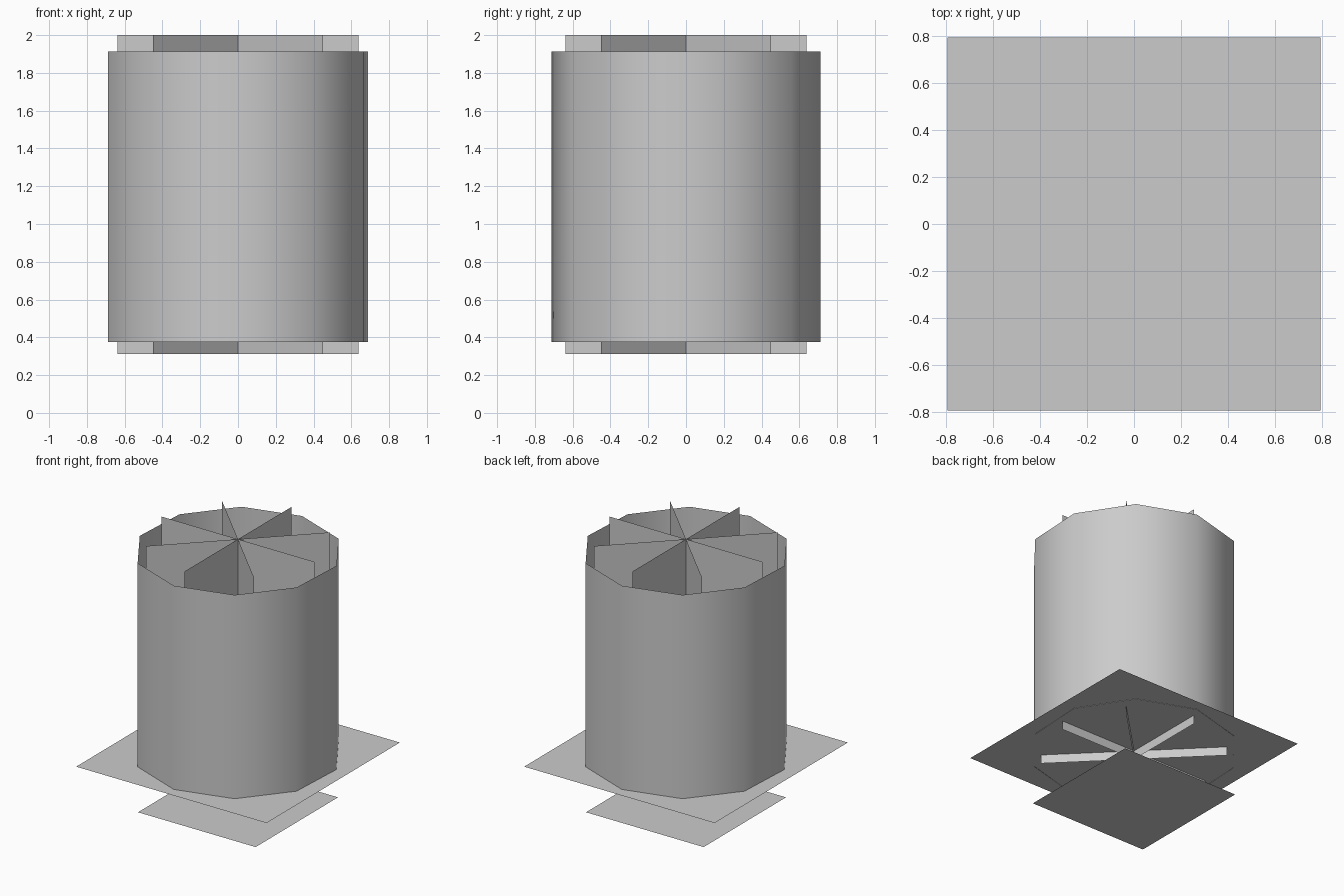
import bpy
from math import sin, cos, radians, pi

default_cube = bpy.data.objects.get("Cube")
if default_cube:
    bpy.data.objects.remove(default_cube, do_unlink=True)

grey = bpy.data.materials.new("light grey")
grey.use_nodes = True
grey.diffuse_color = (0.6, 0.6, 0.6, 1)
grey.node_tree.nodes["Principled BSDF"].inputs["Base Color"].default_value = (0.6, 0.6, 0.6, 1)


def add_sheet(name, verts, faces, smooth=False):
    """Thin sheet object made from a few points."""
    mesh = bpy.data.meshes.new(name)
    mesh.from_pydata(verts, [], faces)
    mesh.materials.append(grey)
    for poly in mesh.polygons:
        poly.use_smooth = smooth
    obj = bpy.data.objects.new(name, mesh)
    bpy.context.scene.collection.objects.link(obj)
    return obj


def add_square(name, half, z):
    corners = [(-half, -half, z), (half, -half, z), (half, half, z), (-half, half, z)]
    return add_sheet(name, corners, [(0, 1, 2, 3)])


# Open ten-sided tube, smooth shaded
SIDES, RADIUS, BOTTOM, TOP = 10, 0.713, 0.376, 1.912
ring = [radians(15.1) + 2 * pi * i / SIDES for i in range(SIDES)]
tube_verts = [(RADIUS * cos(a), RADIUS * sin(a), z) for z in (BOTTOM, TOP) for a in ring]
tube_faces = [(i, (i + 1) % SIDES, (i + 1) % SIDES + SIDES, i + SIDES) for i in range(SIDES)]
add_sheet("tube_wall", tube_verts, tube_faces, smooth=True)

# Four upright blades crossing on the axis
BLADE, LOW, HIGH = 0.637, 0.312, 2.0
for i in range(4):
    x, y = BLADE * cos(i * pi / 4), BLADE * sin(i * pi / 4)
    add_sheet(f"blade_{i + 1}",
              [(-x, -y, LOW), (x, y, LOW), (x, y, HIGH), (-x, -y, HIGH)], [(0, 1, 2, 3)])

# Square plate under the tube and smaller plate on the ground
add_square("upper_plate", 0.793, 0.378)
add_square("ground_plate", 0.49, 0.0)
